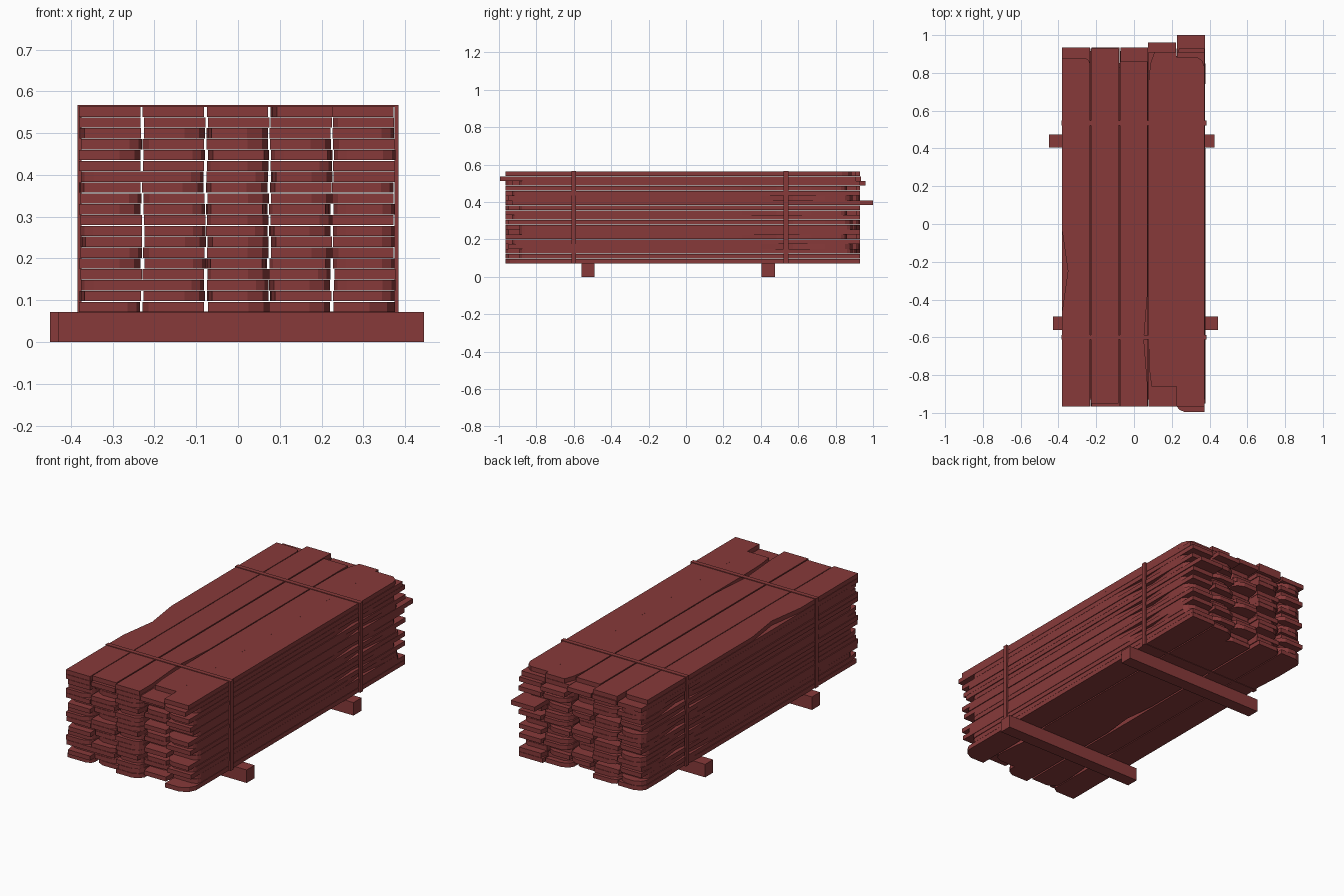
import bpy, bmesh, math, random

if "Cube" in bpy.data.objects:
    bpy.data.objects.remove(bpy.data.objects["Cube"])

random.seed(7)
wood = bpy.data.materials.new("red_brown_wood")
wood.diffuse_color = (0.245, 0.042, 0.042, 1)
wood.use_nodes = True
wood.node_tree.nodes["Principled BSDF"].inputs["Base Color"].default_value = wood.diffuse_color

ROWS, BASE, TOP = 19, 0.072, 0.565
PITCH = (TOP - BASE) / ROWS
COLUMNS = [-0.305, -0.153, -0.001, 0.150, 0.301]
HALF = 0.0735


def finish(name, bm):
    bmesh.ops.recalc_face_normals(bm, faces=bm.faces)
    mesh = bpy.data.meshes.new(name)
    bm.to_mesh(mesh)
    bm.free()
    mesh.materials.append(wood)
    obj = bpy.data.objects.new(name, mesh)
    bpy.context.collection.objects.link(obj)


def box(name, x0, x1, y0, y1, z0, z1):
    bm = bmesh.new()
    bmesh.ops.create_cube(bm, size=1)
    for v in bm.verts:
        v.co.x = x0 + (v.co.x + 0.5) * (x1 - x0)
        v.co.y = y0 + (v.co.y + 0.5) * (y1 - y0)
        v.co.z = z0 + (v.co.z + 0.5) * (z1 - z0)
    finish(name, bm)


def side(sign, front, back, cut_front, cut_back, hollow):
    """Points along one long edge of a board, front to back."""
    pts = []
    w, l = cut_front
    if w:
        pts += [(sign * (HALF - w), front), (sign * (HALF - w * 0.3), front + l * 0.4)]
    pts.append((sign * HALF, front + l))
    if hollow:
        start, length, depth = hollow
        for t in (0, 0.25, 0.5, 0.75, 1):
            pts.append((sign * (HALF - depth * math.sin(math.pi * t) ** 2), start + t * length))
    w, l = cut_back
    pts.append((sign * HALF, back - l))
    if w:
        pts += [(sign * (HALF - w * 0.3), back - l * 0.4), (sign * (HALF - w), back)]
    return pts


def plank(name, x, z, front, back, cuts, hollows):
    right = side(1, front, back, cuts[0], cuts[1], hollows[0])
    left = side(-1, front, back, cuts[2], cuts[3], hollows[1])
    bm = bmesh.new()
    face = bm.faces.new([bm.verts.new((x + px, py, z)) for px, py in right + left[::-1]])
    top = bmesh.ops.extrude_face_region(bm, geom=[face])
    for v in top["geom"]:
        if isinstance(v, bmesh.types.BMVert):
            v.co.z += PITCH - 0.0015
    finish(name, bm)


def random_cut():
    return random.choice([(0, 0), (0, 0), (0.012, 0.10), (0.03, 0.03), (0.05, 0.04)])


def random_hollow():
    if random.random() < 0.55:
        return None
    return (random.choice([-0.86, -0.8, -0.3, 0.3, 0.4]), random.uniform(0.3, 0.42),
            random.uniform(0.008, 0.025))


# Five board patterns, repeated up the stack
NONE = (0, 0)
patterns = {}
for k in range(5):
    for c in range(5):
        patterns[k, c] = (
            random.choice([-0.965, -0.965, -0.95, -0.93, -0.89]),
            random.choice([0.93, 0.93, 0.915, 0.89, 0.86]),
            [random_cut() for _ in range(4)],
            [random_hollow(), random_hollow()])

# Boards with their own shape: (row, column)
plain = [NONE] * 4
special = {
    (18, 0): (-0.965, 0.88, [NONE, (0.025, 0.03), NONE, NONE], [None, (-0.46, 0.42, 0.03)]),
    (18, 1): (-0.95, 0.93, plain, [None, None]),
    (18, 2): (-0.965, 0.86, plain, [(-0.86, 0.5, 0.02), None]),
    (18, 3): (-0.86, 0.91, [NONE, NONE, (0.015, 0.2), (0.03, 0.15)], [None, None]),
    (18, 4): (-0.965, 0.885, [NONE, (0.04, 0.05), NONE, NONE], [None, None]),
    (17, 0): (-0.965, 0.935, plain, [None, None]),
    (17, 1): (-0.965, 0.935, plain, [None, None]),
    (17, 2): (-0.965, 0.935, plain, [None, None]),
    (17, 3): (-0.965, 0.91, plain, [None, None]),
    (17, 4): (-0.995, 0.91, [NONE, NONE, (0.04, 0.03), NONE], [None, None]),
    (16, 3): (-0.93, 0.96, plain, [None, None]),
    (12, 4): (-0.93, 1.0, plain, [None, None]),
    (0, 4): (-0.965, 0.93, [(0.06, 0.06), NONE, NONE, NONE], [None, None]),
}
for r in range(ROWS):
    for c, x in enumerate(COLUMNS):
        front, back, cuts, hollows = special.get((r, c), patterns[r % 5, c])
        plank(f"plank_{r}_{c}", x + random.uniform(-0.003, 0.003), BASE + r * PITCH,
              front, back, cuts, hollows)

# Bearers under the stack
box("front_bearer", -0.43, 0.445, -0.56, -0.49, 0, BASE)
box("back_bearer", -0.45, 0.425, 0.405, 0.475, 0, BASE)

# Straps tied round the stack
for name, y in (("front_strap", -0.6), ("back_strap", 0.535)):
    y0, y1 = y - 0.0125, y + 0.0125
    for s, label in ((-1, "left"), (1, "right")):
        xs = sorted((s * 0.374, s * 0.384))
        box(f"{name}_{label}", *xs, y0, y1, BASE - 0.002, TOP + 0.002)
    box(name + "_top", -0.384, 0.384, y0, y1, TOP - 0.002, TOP + 0.002)
    box(name + "_bottom", -0.384, 0.384, y0, y1, BASE - 0.002, BASE + 0.001)
